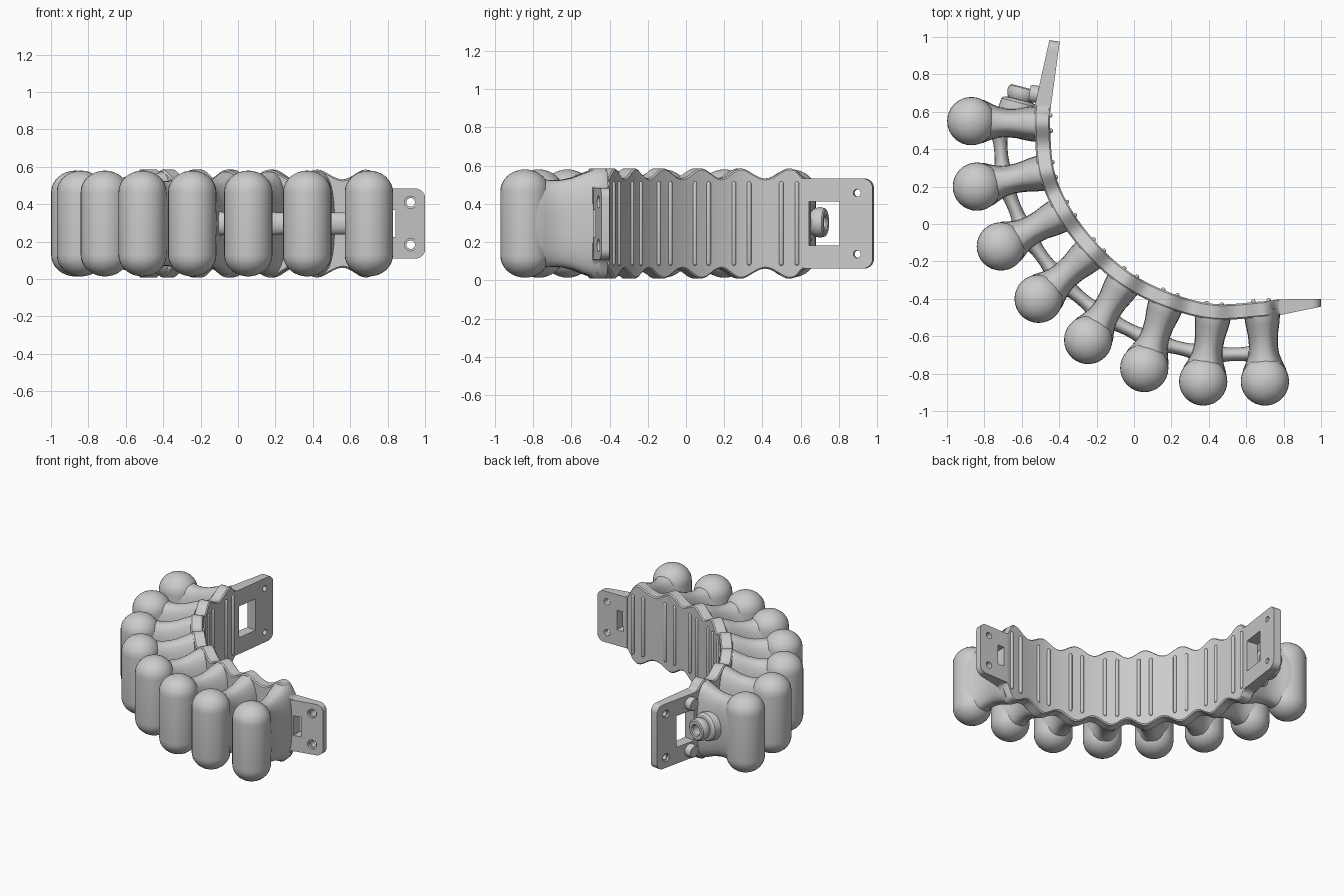
import bpy, bmesh
from math import sin, cos, pi, copysign
from mathutils import Vector as V

if "Cube" in bpy.data.objects:
    bpy.data.objects.remove(bpy.data.objects["Cube"])

ZC = 0.297                      # mid height of the whole strap
# plan positions: outer band curve (with both ends) and the bulb centres
BASE = [(-.527, .64), (-.532, .535), (-.508, .27), (-.41, .04), (-.25, -.17), (-.065, -.33),
        (.165, -.445), (.42, -.51), (.685, -.497), (.79, -.485)]
BULB = [(-.87, .55), (-.84, .2), (-.712, -.12), (-.51, -.40), (-.245, -.62), (.055, -.77),
        (.37, -.842), (.70, -.842)]
BASE = [V((x, y, ZC)) for x, y in BASE]
BULB = [V((x, y, ZC)) for x, y in BULB]
UP = V((0, 0, 1))


def loft(name, rings):
    """Skin a list of equal closed rings and cap both ends."""
    bm = bmesh.new()
    vs = [[bm.verts.new(p) for p in r] for r in rings]
    n = len(vs[0])
    for a, b in zip(vs, vs[1:]):
        for i in range(n):
            bm.faces.new((a[i], a[(i + 1) % n], b[(i + 1) % n], b[i]))
    bm.faces.new(vs[0])
    bm.faces.new(vs[-1])
    bmesh.ops.recalc_face_normals(bm, faces=bm.faces)
    me = bpy.data.meshes.new(name)
    bm.to_mesh(me)
    bm.free()
    ob = bpy.data.objects.new(name, me)
    bpy.context.collection.objects.link(ob)
    return ob


def ring(c, a, b, ra, rb, n=32, e=2.0):
    """Superellipse ring around c in the plane of a and b."""
    pw = lambda v: copysign(abs(v) ** (2 / e), v)
    return [c + a * ra * pw(cos(2 * pi * i / n)) + b * rb * pw(sin(2 * pi * i / n)) for i in range(n)]


def lathe(name, loc, axis, profile, n=32):
    axis = axis.normalized()
    a = axis.orthogonal().normalized()
    b = axis.cross(a)
    return loft(name, [ring(loc + axis * h, a, b, r, r, n) for r, h in profile])


def capsule(name, loc, r, half, cap, n=32, k=8):
    top = [(max(r * cos(pi / 2 * i / k), r * .02), half - cap + cap * sin(pi / 2 * i / k)) for i in range(k + 1)]
    return lathe(name, loc, UP, [(q, -h) for q, h in reversed(top)] + top, n)


def curve(u):
    """Point and outward normal on the outer band curve, u = 0..9."""
    P = [2 * BASE[0] - BASE[1]] + BASE + [2 * BASE[-1] - BASE[-2]]
    i = min(int(u), 8)
    t = u - i
    a, b, c, d = P[i:i + 4]
    p = .5 * (2 * b + (c - a) * t + (2 * a - 5 * b + 4 * c - d) * t ** 2 + (3 * b - a - 3 * c + d) * t ** 3)
    g = (.5 * ((c - a) + 2 * t * (2 * a - 5 * b + 4 * c - d) + 3 * t * t * (3 * b - a - 3 * c + d))).normalized()
    return p, V((g.y, -g.x, 0)), g


def half_height(u):
    if 1 <= u <= 8:
        return .262 + .026 * cos(2 * pi * u)
    end, t = (.235, 1 - u) if u < 1 else (.187, u - 8)
    return .288 + (end - .288) * (.5 - .5 * cos(pi * t))


# scalloped inner band
TH, C = .083, .008
rings = []
for i in range(181):
    u = i / 20
    p, n, g = curve(u)
    h = half_height(u)
    sec = [(0, h - C), (C, h), (TH - C, h), (TH, h - C), (TH, C - h), (TH - C, -h), (C, -h), (0, C - h)]
    rings.append([p - n * d + UP * z for d, z in sec])
loft("band", rings)

# bulbs, flared necks and the paired ribs on the inner face
NECK = [(-.12, .095, .280), (.0, .095, .277), (.12, .09, .262), (.28, .08, .24), (.45, .077, .228),
        (.58, .083, .226), (.70, .098, .230), (.80, .114, .238), (.92, .122, .235)]
for k in range(8):
    b, e = BASE[k + 1], BULB[k]
    ax = (e - b).normalized()
    side = ax.cross(UP)
    capsule(f"bulb_{k + 1}", e, .129, .283, .115)
    loft(f"neck_{k + 1}", [ring(b.lerp(e, t), side, UP, w, h, 36, 2.7) for t, w, h in NECK])
    p, n, g = curve(k + 1)
    for s in (-1, 1):
        q = p - n * TH + g * s * .041 + n * (-.003 if k in (0, 7) else -.001)
        capsule(f"rib_{k + 1}_{'ab'[s > 0]}", q, .012, .22, .012, 12, 3)

# struts that tie neighbouring necks together
for k in range(7):
    a = BASE[k + 1].lerp(BULB[k], .57)
    b = BASE[k + 2].lerp(BULB[k + 1], .57)
    d = (b - a).normalized()
    rs = []
    for i in range(13):
        t = i / 12
        f = abs(2 * t - 1) ** 3
        rs.append(ring(a.lerp(b, t), d.cross(UP), UP, .036 + .06 * f, .058 + .06 * f, 20))
    loft(f"strut_{k + 1}", rs)


def flange(name, start, tip, out, th0, th1, half, win, holes, hole_r):
    """Tapered end plate with rounded tip corners, a window and screw holes."""
    L = (tip - start).length
    d = (tip - start).normalized()
    r = .05
    out2d = [(-.015, -half)]
    for cz, a0 in ((-half + r, -pi / 2), (half - r, 0)):
        out2d += [(L - r + r * cos(a0 + pi / 16 * i), cz + r * sin(a0 + pi / 16 * i)) for i in range(9)]
    out2d.append((-.015, half))
    at = lambda u, z, o: start + d * u + UP * z + out * o
    plate = loft(name, [[at(u, z, 0) for u, z in out2d],
                        [at(u, z, th0 + (th1 - th0) * u / L) for u, z in out2d]])
    u0, u1, hz = win
    box = [(u0, -hz), (u1, -hz), (u1, hz), (u0, hz)]
    cuts = [loft("window_cutter", [[at(u, z, o) for u, z in box] for o in (-.1, .2)])]
    for u, z in holes:
        t = th0 + (th1 - th0) * u / L
        cuts.append(lathe("hole_cutter", at(u, z, 0), out,
                          [(hole_r * .7, -.1), (hole_r * .7, t - .014), (hole_r, t - .013), (hole_r, .2)], 24))
    bpy.context.view_layer.objects.active = plate
    for c in cuts:
        m = plate.modifiers.new("cut", 'BOOLEAN')
        m.operation, m.solver, m.object = 'DIFFERENCE', 'EXACT', c
        bpy.ops.object.modifier_apply(modifier=m.name)
        bpy.data.objects.remove(c)


flange("right_end_plate", V((.775, -.403, ZC)), V((1, -.400, ZC)), V((0, -1, 0)), .085, .042, .187,
       (.015, .068, .072), [(.148, .113), (.148, -.113)], .033)
flange("left_end_plate", V((-.445, .625, ZC)), V((-.397, .975, ZC)), V((-.99, .14, 0)), .085, .056, .235,
       (.018, .178, .115), [(.272, .16), (.272, -.16)], .028)

# hollow socket on the side of the first neck
lathe("socket", V((-.625, .60, .303)), V((.25, .97, 0)),
      [(.105, -.03), (.1, .05), (.088, .062), (.066, .066), (.075, .08), (.08, .105), (.074, .13),
       (.066, .136), (.042, .136), (.036, .128), (.036, .02)])

# round lugs at the foot of the left end plate
for s in (-1, 1):
    lathe(f"lug_{'lower' if s < 0 else 'upper'}", V((-.46, .685, ZC + s * .172)), V((-.99, .14, 0)),
          [(.046, 0), (.046, .09), (.04, .1)], 24)

# smooth shading with crisp edges
for ob in bpy.data.objects:
    ob.select_set(True)
bpy.context.view_layer.objects.active = bpy.data.objects["band"]
bpy.ops.object.shade_smooth_by_angle(angle=.6)
